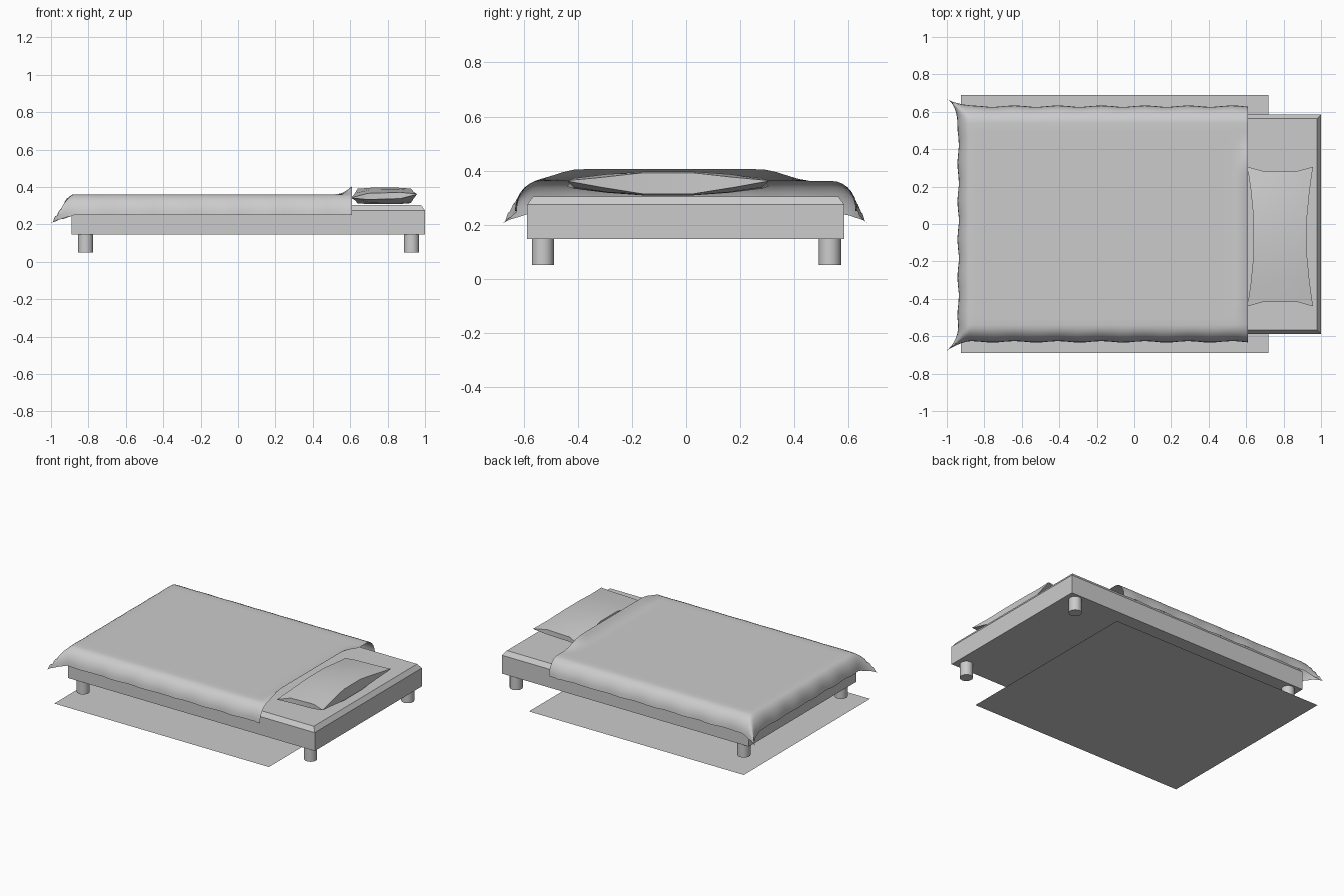
import bpy, bmesh, math, random
from mathutils import Vector

if "Cube" in bpy.data.objects:
    bpy.data.objects.remove(bpy.data.objects["Cube"])

random.seed(4)


def make(name, verts, faces, smooth=None):
    me = bpy.data.meshes.new(name)
    me.from_pydata(verts, [], faces)
    ob = bpy.data.objects.new(name, me)
    bpy.context.collection.objects.link(ob)
    bm = bmesh.new()
    bm.from_mesh(me)
    bmesh.ops.recalc_face_normals(bm, faces=bm.faces)
    bm.to_mesh(me)
    bm.free()
    if smooth:
        shade(ob, smooth)
    return ob


def shade(ob, angle):
    bpy.ops.object.select_all(action='DESELECT')
    ob.select_set(True)
    bpy.context.view_layer.objects.active = ob
    bpy.ops.object.shade_smooth_by_angle(angle=math.radians(angle))


def grid_faces(n, m, off=0):
    return [(off + i * m + j, off + (i + 1) * m + j, off + (i + 1) * m + j + 1, off + i * m + j + 1)
            for i in range(n - 1) for j in range(m - 1)]


def span(a, b, n):
    return [a + (b - a) * i / n for i in range(n)]


# Rug: single flat sheet
make("rug", [(-.925, -.69, 0), (.72, -.69, 0), (.72, .69, 0), (-.925, .69, 0)], [(0, 1, 2, 3)])

# Bed base: box with a chamfered top rim
rings = [(0, .147), (0, .274), (.022, .304)]
verts = [(x, y, z) for i, z in rings
         for x, y in ((-.89 + i, -.588 + i), (1 - i, -.588 + i), (1 - i, .585 - i), (-.89 + i, .585 - i))]
faces = [(0, 1, 2, 3), (8, 9, 10, 11)]
faces += [(r + k, r + (k + 1) % 4, r + 4 + (k + 1) % 4, r + 4 + k) for r in (0, 4) for k in range(4)]
make("bed_base", verts, faces)

# Four round legs
for x, xn in ((-.815, "foot"), (.928, "head")):
    for y, yn in ((-.53, "front"), (.532, "back")):
        bpy.ops.mesh.primitive_cylinder_add(vertices=32, radius=.041, depth=.1, location=(x, y, .1))
        leg = bpy.context.object
        leg.name = f"{xn}_{yn}_leg"
        shade(leg, 40)

# Blanket: sheet rolled over both sides and the foot, with a lifted head edge
us = span(-1.0, -.87, 7) + span(-.87, .52, 30) + span(.52, .61, 5) + [.61]
half = span(.69, .54, 7)
vs = [-v for v in half] + span(-.54, .54, 26) + [.54] + half[::-1]


def blanket_point(u, v):
    au = max(0, min(1, (-.87 - u) / .13))
    av = max(0, min(1, (abs(v) - .54) / .15))
    side = 1 if v > 0 else -1
    x, y = max(u, -.87), max(-.54, min(.54, v))
    x -= .07 * math.sin(au * math.pi / 2)
    y += side * .09 * math.sin(av * math.pi / 2)
    hi, lo = max(au, av), min(au, av)
    z = .361 - .11 * (1 - math.cos(hi * math.pi / 2)) - .045 * lo * hi
    # Gathered cloth flares out at the foot corners
    flare = (au * av) ** 1.5
    x -= .06 * flare
    y += side * .045 * flare
    # Lip raised next to the pillow
    lift = max(0, (u - .52) / .09) ** 2
    fade = max(0, min(1, (.53 - abs(v + .06)) / .2))
    z += .044 * lift * fade * fade * (3 - 2 * fade)
    # Small creases on the hanging cloth
    w = .004 * hi
    x += w * math.sin(v * 31 + 1) * (au > 0)
    y += w * math.sin(u * 27) * (av > 0)
    z += .5 * w * random.uniform(-1, 1)
    return x, y, z


make("blanket", [blanket_point(u, v) for u in us for v in vs], grid_faces(len(us), len(vs)), 60)

# Pillow: low-poly cushion with pulled-out corners
ss, ts = [-1, -.5, .5, 1], [-1, -.65, -.25, .25, .65, 1]
n, m = len(ss), len(ts)


def pillow_point(s, t, sign):
    x = .782 + .175 * s * (1 - .21 * (1 - abs(t) ** 1.6))
    y = -.067 + .373 * t * (1 - .1 * (1 - abs(s) ** 1.5))
    h = .048 * (1 - .97 * abs(s * t) ** 1.2) * (1 - .4 * t ** 4)
    return x, y, .352 + .01 * s * t * t * abs(s) + sign * h


verts = [pillow_point(s, t, k) for k in (1, -1) for s in ss for t in ts]
faces = grid_faces(n, m) + grid_faces(n, m, n * m)
rim = [i * m for i in range(n)] + [(n - 1) * m + j for j in range(1, m)]
rim += [i * m + m - 1 for i in range(n - 2, -1, -1)] + list(range(m - 2, 0, -1))
for a, b in zip(rim, rim[1:] + rim[:1]):
    faces.append((a, b, b + n * m, a + n * m))
make("pillow", verts, faces, 30)
